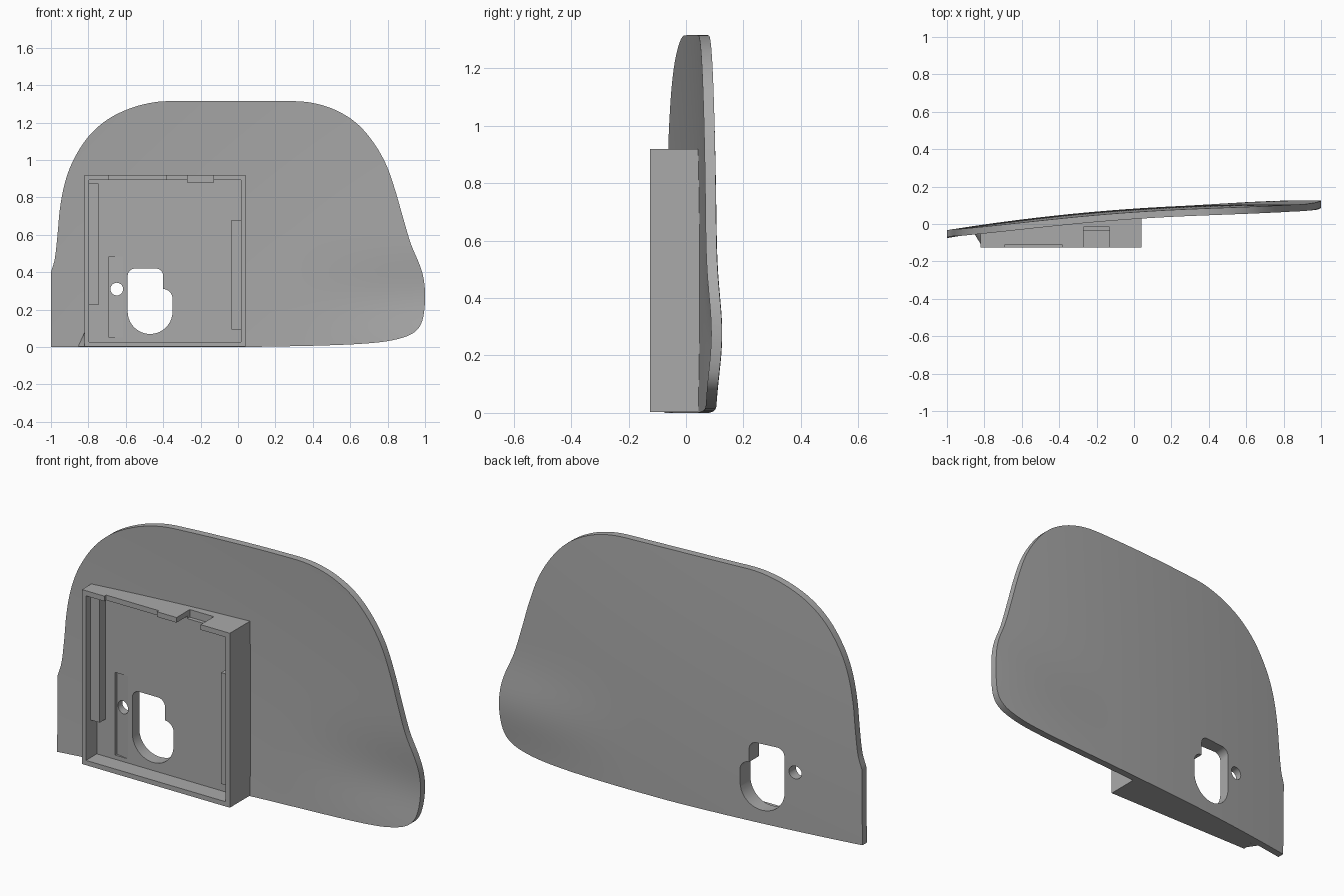
import bpy, bmesh, math
from mathutils import Vector
from mathutils.geometry import interpolate_bezier

cube = bpy.data.objects.get("Cube")
if cube:
    bpy.data.objects.remove(cube, do_unlink=True)

grey = bpy.data.materials.new("plain_grey")
grey.use_nodes = True
grey.diffuse_color = (0.4, 0.4, 0.4, 1)
grey.node_tree.nodes["Principled BSDF"].inputs["Base Color"].default_value = (0.4, 0.4, 0.4, 1)


def finish(name, bm):
    bmesh.ops.recalc_face_normals(bm, faces=bm.faces)
    mesh = bpy.data.meshes.new(name)
    bm.to_mesh(mesh)
    bm.free()
    mesh.materials.append(grey)
    obj = bpy.data.objects.new(name, mesh)
    bpy.context.collection.objects.link(obj)
    return obj


def prism(name, points, lo, hi, axis="y"):
    """Extrude a flat outline along y (points are x,z) or z (points are x,y)."""
    bm = bmesh.new()
    place = (lambda p, d: (p[0], d, p[1])) if axis == "y" else (lambda p, d: (p[0], p[1], d))
    face = bm.faces.new([bm.verts.new(place(p, lo)) for p in points])
    ext = bmesh.ops.extrude_face_region(bm, geom=[face])
    move = Vector(place((0, 0), hi - lo))
    bmesh.ops.translate(bm, verts=[v for v in ext["geom"] if isinstance(v, bmesh.types.BMVert)], vec=move)
    return finish(name, bm)


def box(name, x, y, z):
    return prism(name, [(x[0], z[0]), (x[1], z[0]), (x[1], z[1]), (x[0], z[1])], *y)


def combine(target, tool, operation):
    mod = target.modifiers.new(operation.lower(), "BOOLEAN")
    mod.object, mod.operation, mod.solver = tool, operation, "EXACT"
    bpy.context.view_layer.objects.active = target
    bpy.ops.object.modifier_apply(modifier=mod.name)
    bpy.data.objects.remove(tool, do_unlink=True)


def smooth_chain(points, steps=6):
    pts = [Vector(p) for p in points]
    tan = [(pts[min(i + 1, len(pts) - 1)] - pts[max(i - 1, 0)]).normalized() for i in range(len(pts))]
    out = [pts[0]]
    for a, b, ta, tb in zip(pts, pts[1:], tan, tan[1:]):
        k = (b - a).length / 3
        out += [Vector(p[:2]) for p in interpolate_bezier(a, a + ta * k, b - tb * k, b, steps)[1:]]
    return out


def arc(cx, cz, r, start, end, n=10):
    return [(cx + r * math.cos(math.radians(start + (end - start) * i / n)),
             cz + r * math.sin(math.radians(start + (end - start) * i / n))) for i in range(n + 1)]


def back_y(x, z):
    # Bowed sheet with a soft bulge at the low outer corner
    s = min(max((x - 0.2) / 0.8, 0), 1)
    bulge = 0.022 * s * s * (3 - 2 * s) * math.exp(-((z - 0.27) / 0.19) ** 2)
    return 0.082 + 0.0685 * x - 0.0465 * x * x - 0.018 * ((z - 0.45) / 0.85) ** 2 + bulge


# Curved sheet, trimmed to the outline
NX, NZ, THICK = 48, 40, 0.037
bm = bmesh.new()
bmesh.ops.create_grid(bm, x_segments=NX, y_segments=NZ, size=1)
for v in bm.verts:
    x, z = v.co.x * 1.03, 0.66 + v.co.y * 0.7
    v.co = (x, back_y(x, z), z)
ext = bmesh.ops.extrude_face_region(bm, geom=bm.faces[:])
bmesh.ops.translate(bm, verts=[v for v in ext["geom"] if isinstance(v, bmesh.types.BMVert)], vec=(0, -THICK, 0))
panel = finish("curved_panel", bm)

outline = [(-1, 0)] + smooth_chain([
    (-1, .4), (-.98, .47), (-.965, .6), (-.952, .74), (-.925, .88), (-.88, 1.0), (-.8, 1.125),
    (-.7, 1.215), (-.58, 1.275), (-.46, 1.307), (-.36, 1.315), (.28, 1.315), (.4, 1.305),
    (.52, 1.268), (.63, 1.2), (.72, 1.1), (.79, .98), (.84, .84), (.88, .7), (.925, .55),
    (.975, .43), (.995, .35), (1, .25), (.985, .14), (.95, .085), (.88, .05), (.75, .025),
    (.5, .01), (.04, 0)])
combine(panel, prism("outline_cutter", outline, -0.5, 0.5), "INTERSECT")

# Housing block, its back buried in the sheet
FRONT, FLOOR = -0.125, -0.035
housing = [(-.82, FRONT), (.04, FRONT), (.04, .055), (-.4, .012), (-.82, -.035)]
combine(panel, prism("housing", housing, 0.003, 0.92, "z"), "UNION")

# Small gusset beside the housing foot
bm = bmesh.new()
for co in [(-.855, -.05, .002), (-.81, FRONT + .002, .004), (-.81, -.035, .002),
           (-.81, -.035, .1), (-.855, -.04, .002), (-.815, -.06, .09)]:
    bm.verts.new(co)
bmesh.ops.convex_hull(bm, input=bm.verts)
combine(panel, finish("gusset", bm), "UNION")

# Pocket, wall notch and shallow lip recess
combine(panel, box("pocket", (-.797, .015), (-.3, FLOOR), (.028, .893)), "DIFFERENCE")
combine(panel, box("wall_notch", (-.27, -.13), (-.3, -.015), (.88, 1.0)), "DIFFERENCE")
combine(panel, box("lip_recess", (-.69, -.385), (-.3, -.11), (.88, 1.0)), "DIFFERENCE")

# Tapered recess in the pocket floor
wedge = [(-.69, -.06), (-.60, -.06), (-.615, FLOOR), (-.69, FLOOR + .014)]
combine(panel, prism("floor_recess", wedge, .05, .485, "z"), "DIFFERENCE")

# Side rails inside the pocket
combine(panel, box("left_rail", (-.81, -.745), (-.085, -.03), (.225, .875)), "UNION")
combine(panel, box("right_rail", (-.035, .025), (-.09, -.03), (.095, .68)), "UNION")

# Through openings
opening = (arc(-.47, .19, .12, 180, 360, 20) + arc(-.4, .26, .05, 0, 90)
           + arc(-.44, .38, .04, 0, 90) + arc(-.55, .38, .04, 90, 180))
combine(panel, prism("stepped_opening", opening, -.5, .5), "DIFFERENCE")
combine(panel, prism("round_hole", arc(-.648, .31, .034, 0, 345, 23), -.5, .5), "DIFFERENCE")

bpy.ops.object.select_all(action="DESELECT")
panel.select_set(True)
bpy.context.view_layer.objects.active = panel
bpy.ops.object.shade_smooth_by_angle(angle=math.radians(30))
